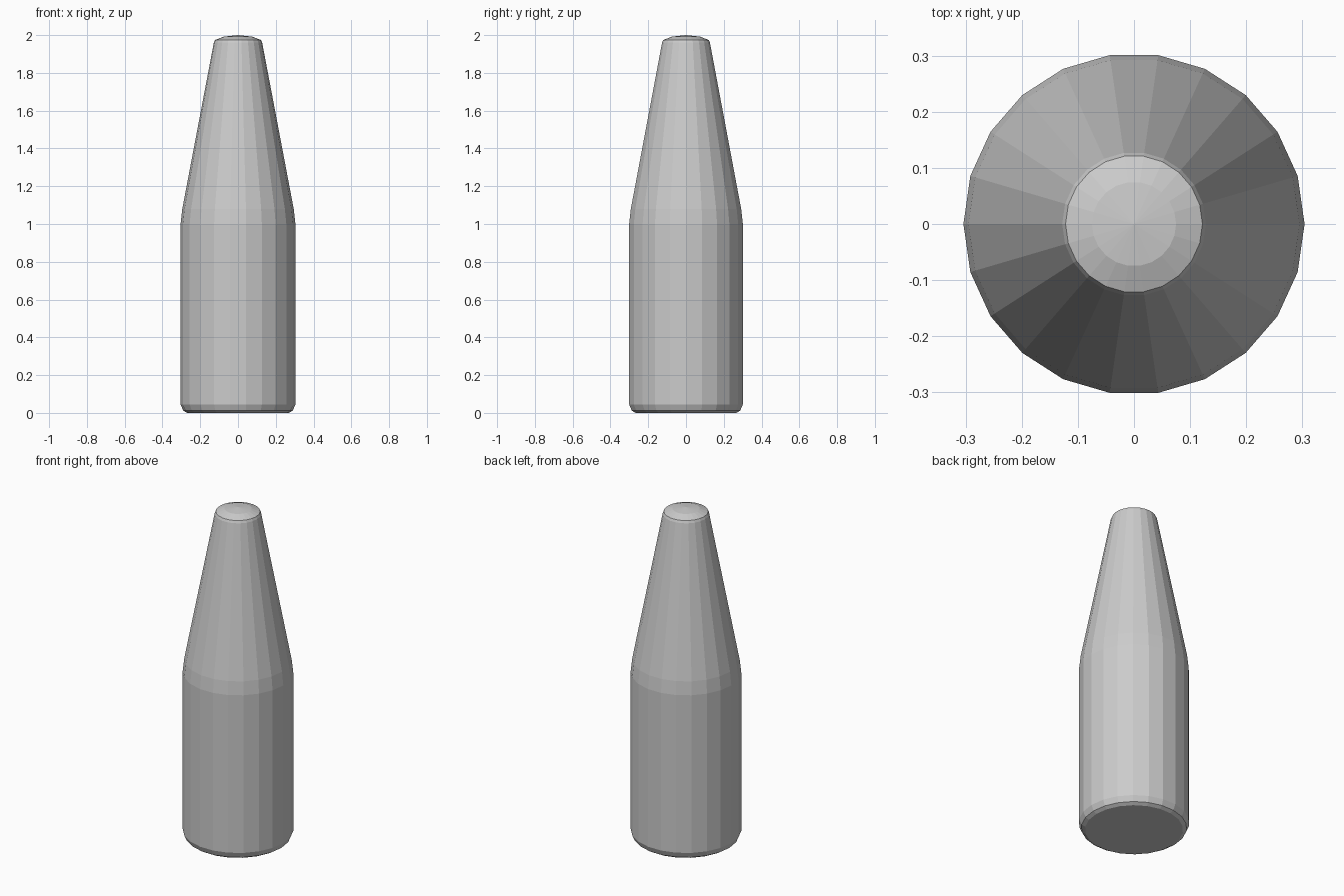
import bpy, bmesh, math

if "Cube" in bpy.data.objects:
    bpy.data.objects.remove(bpy.data.objects["Cube"])

SIDES = 22


def lathe(name, profile, sides):
    """Revolve (radius, z) points around z into a closed solid."""
    bm = bmesh.new()
    rings = []
    for r, z in profile:
        if r == 0:
            rings.append([bm.verts.new((0, 0, z))])
        else:
            rings.append([bm.verts.new((r * math.sin(2 * math.pi * (i + 0.5) / sides),
                                        r * math.cos(2 * math.pi * (i + 0.5) / sides), z))
                          for i in range(sides)])
    for low, high in zip(rings, rings[1:]):
        for i in range(sides):
            j = (i + 1) % sides
            if len(high) == 1:
                bm.faces.new((low[i], low[j], high[0]))
            else:
                bm.faces.new((low[i], low[j], high[j], high[i]))
    bm.faces.new(rings[0])
    bmesh.ops.recalc_face_normals(bm, faces=bm.faces)
    mesh = bpy.data.meshes.new(name)
    bm.to_mesh(mesh)
    bm.free()
    obj = bpy.data.objects.new(name, mesh)
    bpy.context.collection.objects.link(obj)
    return obj


# Body: rounded base, straight wall, tapered nose and shallow domed tip
profile = [
    (0.27, 0.0), (0.29, 0.012), (0.304, 0.045),
    (0.304, 1.0), (0.295, 1.08),
    (0.128, 1.96), (0.122, 1.974), (0.075, 1.992), (0, 2.0),
]
lathe("tapered_body", profile, SIDES)
